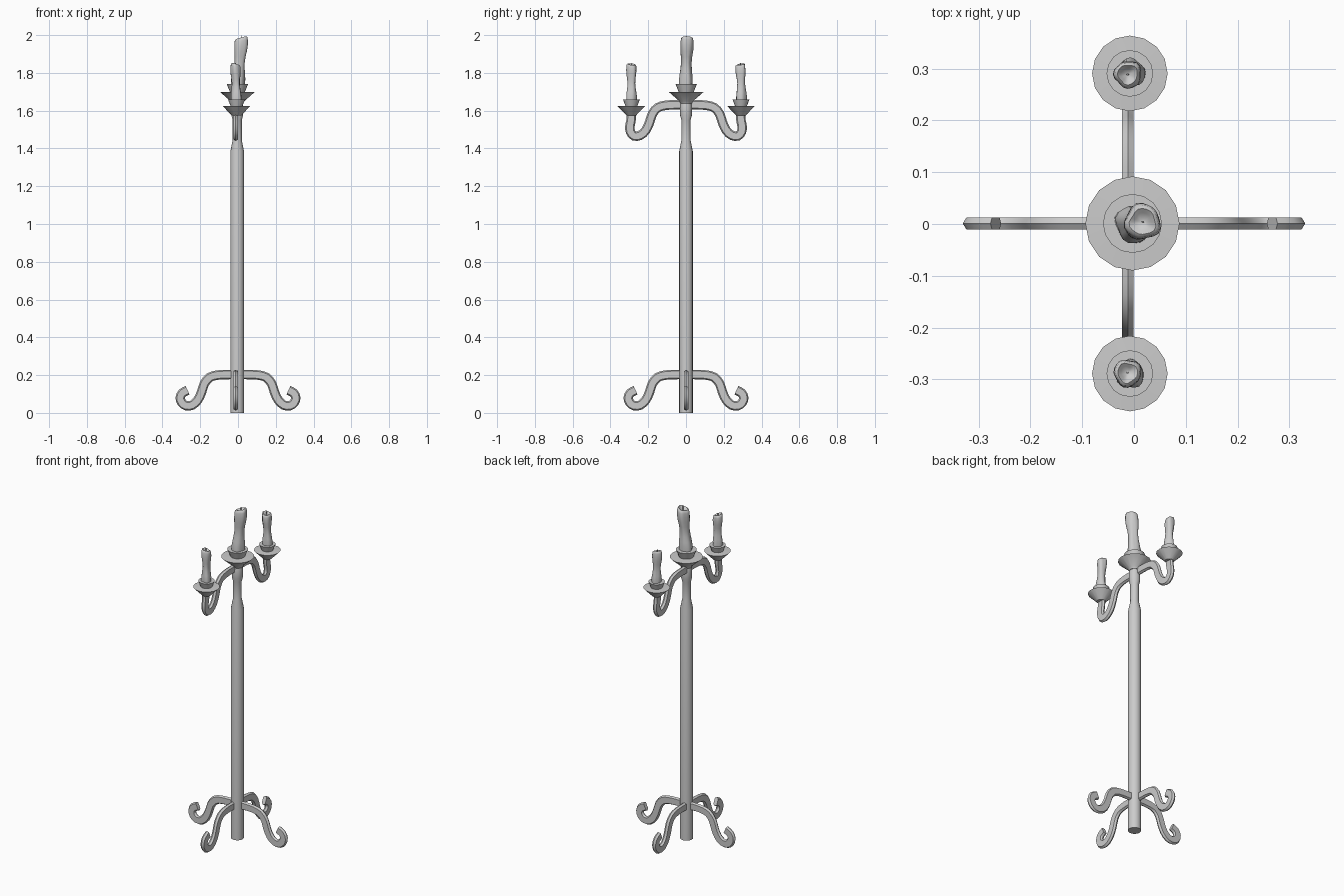
import bpy, bmesh, math
from mathutils import Vector

if "Cube" in bpy.data.objects:
    bpy.data.objects.remove(bpy.data.objects["Cube"])


def finish(bm, name, angle):
    bmesh.ops.recalc_face_normals(bm, faces=bm.faces)
    me = bpy.data.meshes.new(name)
    bm.to_mesh(me)
    bm.free()
    ob = bpy.data.objects.new(name, me)
    bpy.context.collection.objects.link(ob)
    bpy.ops.object.select_all(action='DESELECT')
    bpy.context.view_layer.objects.active = ob
    ob.select_set(True)
    bpy.ops.object.shade_smooth_by_angle(angle=math.radians(angle))
    return ob


def skin(name, rings, angle=30):
    """Bridge a list of equal closed rings and cap both ends."""
    bm = bmesh.new()
    vs = [[bm.verts.new(p) for p in ring] for ring in rings]
    n = len(vs[0])
    for a, b in zip(vs, vs[1:]):
        for i in range(n):
            j = (i + 1) % n
            bm.faces.new((a[i], a[j], b[j], b[i]))
    bm.faces.new(vs[0][::-1])
    bm.faces.new(vs[-1])
    return finish(bm, name, angle)


def lathe(name, profile, cx, cy, sides=16):
    rings = [[(cx + r * math.cos(2 * math.pi * i / sides),
               cy + r * math.sin(2 * math.pi * i / sides), z) for i in range(sides)]
             for r, z in profile]
    return skin(name, rings)


def smooth_path(pts, steps=2):
    """Catmull-Rom refinement of a 2D path."""
    p = [Vector(q) for q in pts]
    p = [2 * p[0] - p[1]] + p + [2 * p[-1] - p[-2]]
    out = []
    for a, b, c, d in zip(p, p[1:], p[2:], p[3:]):
        for s in range(steps):
            t = s / steps
            out.append(0.5 * (2 * b + (c - a) * t + (2 * a - 5 * b + 4 * c - d) * t * t
                              + (3 * b - a - 3 * c + d) * t ** 3))
    return out + [p[-2]]


def scroll(name, pts, direction, offset, z0=0.0):
    """Sweep a flat bar with ridged edges along a path of (radius, height)."""
    path = smooth_path(pts)
    d = Vector(direction)
    side = Vector((-d.y, d.x, 0))
    w, wi, t = 0.025, 0.018, 0.0112
    section = [(w, 0), (wi, t), (-wi, t), (-w, 0), (-wi, -t), (wi, -t)]
    rings = []
    for i, p in enumerate(path):
        tan = (path[min(i + 1, len(path) - 1)] - path[max(i - 1, 0)]).normalized()
        nrm = Vector((-tan.y, tan.x))
        ring = []
        for u, v in section:
            q = p + nrm * u
            ring.append(Vector(offset) + d * q.x + side * v + Vector((0, 0, q.y + z0)))
        rings.append(ring)
    return skin(name, rings, 35)


def candle(name, x, y, z, s, lean, turn):
    """Melted candle: wobbly leaning rings, slanted rim, sunken top, wick."""
    # height, radius, share of the lean
    prof = [(0, .036, 0), (.03, .036, .05), (.055, .033, .15), (.085, .029, .3),
            (.115, .027, .45), (.145, .029, .6), (.175, .033, .8), (.205, .035, .95),
            (.23, .034, 1), (.243, .031, 1), (.247, .025, 1), (.240, .017, 1), (.232, .007, 1)]
    n, rings = 20, []
    for h, r, k in prof:
        ring = []
        for i in range(n):
            a = 2 * math.pi * i / n
            rr = r * (1 + .07 * math.sin(3 * a + 14 * h + turn) + .04 * math.sin(5 * a - 9 * h))
            dx, dy = rr * math.cos(a), rr * math.sin(a)
            tilt = .28 * max(0, h - .19) / .057 * (dx * math.cos(turn) + dy * math.sin(turn))
            ring.append((x + s * (dx + k * lean[0]), y + s * (dy + k * lean[1]),
                         z + s * (h + tilt)))
        rings.append(ring)
    skin(name, rings, 60)
    wx, wy = x + s * lean[0], y + s * lean[1]
    lathe(name + "_wick", [(.0025, z + s * .22), (.002, z + s * .257)], wx, wy, 6)


# central pole
lathe("pole", [(.036, 0), (.036, 1.385), (.024, 1.445), (.024, 1.55),
               (.031, 1.575), (.031, 1.625), (.026, 1.65)], -.004, 0, 16)

# four scrolled feet and two arms share the same S-curve
curve = [(0, .203), (.06, .203), (.11, .2), (.15, .188), (.178, .155), (.193, .11),
         (.213, .068), (.243, .041), (.275, .038)]
foot = curve + [(.298, .055), (.306, .08), (.295, .105), (.267, .12)]
arm = curve + [(.294, .06), (.297, .09), (.291, .12), (.29, .15)]
for name, d, off in (("right", (1, 0, 0), (0, .001, 0)), ("left", (-1, 0, 0), (0, .001, 0)),
                     ("back", (0, 1, 0), (-.012, 0, 0)), ("front", (0, -1, 0), (-.012, 0, 0))):
    scroll(name + "_foot", foot, d, off)
    if d[1]:
        scroll(name + "_arm", arm, d, off, 1.428)

# drip dishes with flared cups
lathe("centre_dish", [(.03, 1.638), (.036, 1.65), (.091, 1.698), (.04, 1.7), (.057, 1.742)],
      -.003, 0.001)
for name, y in (("back", .291), ("front", -.289)):
    lathe(name + "_dish", [(.025, 1.575), (.073, 1.624), (.032, 1.626), (.045, 1.66)], -.008, y)

# candles
candle("centre_candle", 0, 0, 1.74, 1.0, (.017, .004), 0.0)
candle("back_candle", -.006, .292, 1.658, .76, (-.008, -.004), 2.4)
candle("front_candle", -.008, -.29, 1.658, .76, (-.006, .003), 3.6)
